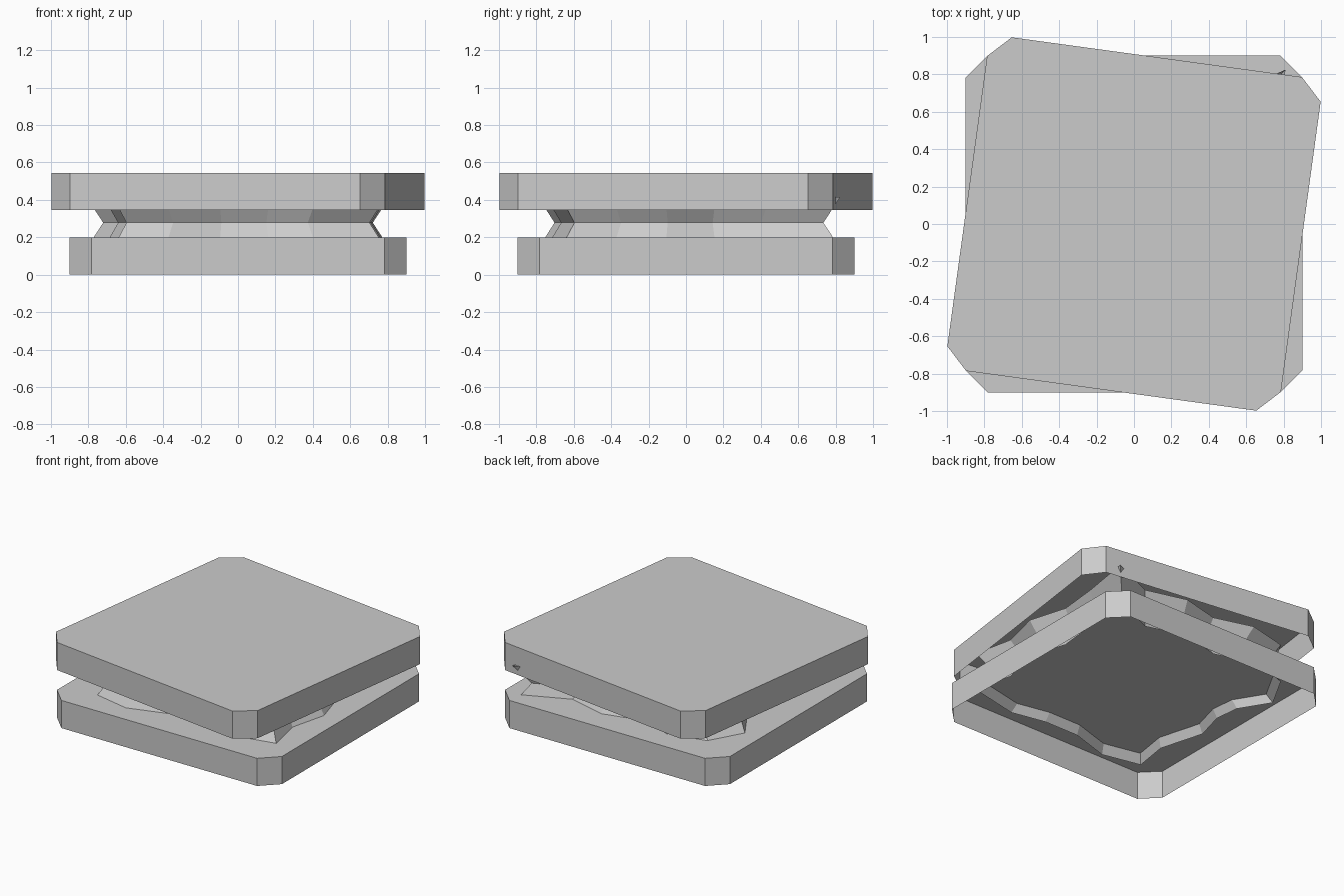
import bpy, bmesh, math

if "Cube" in bpy.data.objects:
    bpy.data.objects.remove(bpy.data.objects["Cube"])


def loft(name, rings, cap_top=False):
    """Join matching rings of points with quads, optionally closing the top."""
    bm = bmesh.new()
    loops = [[bm.verts.new(p) for p in ring] for ring in rings]
    n = len(loops[0])
    for a, b in zip(loops, loops[1:]):
        for i in range(n):
            j = (i + 1) % n
            bm.faces.new((a[i], a[j], b[j], b[i]))
    if cap_top:
        bm.faces.new(loops[-1])
    mesh = bpy.data.meshes.new(name)
    bm.to_mesh(mesh)
    bm.free()
    obj = bpy.data.objects.new(name, mesh)
    bpy.context.collection.objects.link(obj)
    return obj


def slab(name, z, turn):
    """Square plate with cut corners, open underneath."""
    h, c = 0.9, 0.783
    outline = [(h, -c), (h, c), (c, h), (-c, h),
               (-h, c), (-h, -c), (-c, -h), (c, -h)]
    obj = loft(name, [[(x, y, k) for x, y in outline] for k in (0, 0.2)], True)
    obj.location.z = z
    obj.rotation_euler.z = math.radians(turn)
    return obj


# Lower plate and the slightly turned upper plate
slab("lower_plate", 0, 0)
slab("upper_plate", 0.345, -7.8)

# Wavy pinched band between the plates, open at both ends
wave = [(-0.67, -0.73), (-0.39, -0.79), (-0.10, -0.70), (0.17, -0.70), (0.42, -0.75),
        (0.79, -0.67), (0.73, -0.39), (0.80, -0.11), (0.72, 0.16), (0.75, 0.45),
        (0.81, 0.825), (0.475, 0.68), (0.18, 0.76), (-0.10, 0.69), (-0.38, 0.77),
        (-0.67, 0.70), (-0.81, 0.45), (-0.68, 0.24), (-0.66, 0.06), (-0.72, -0.16),
        (-0.63, -0.48)]
loft("wavy_band", [[(x * s, y * s, z) for x, y in wave]
                   for z, s in ((0.14, 1.0), (0.278, 0.89), (0.415, 1.0))])
